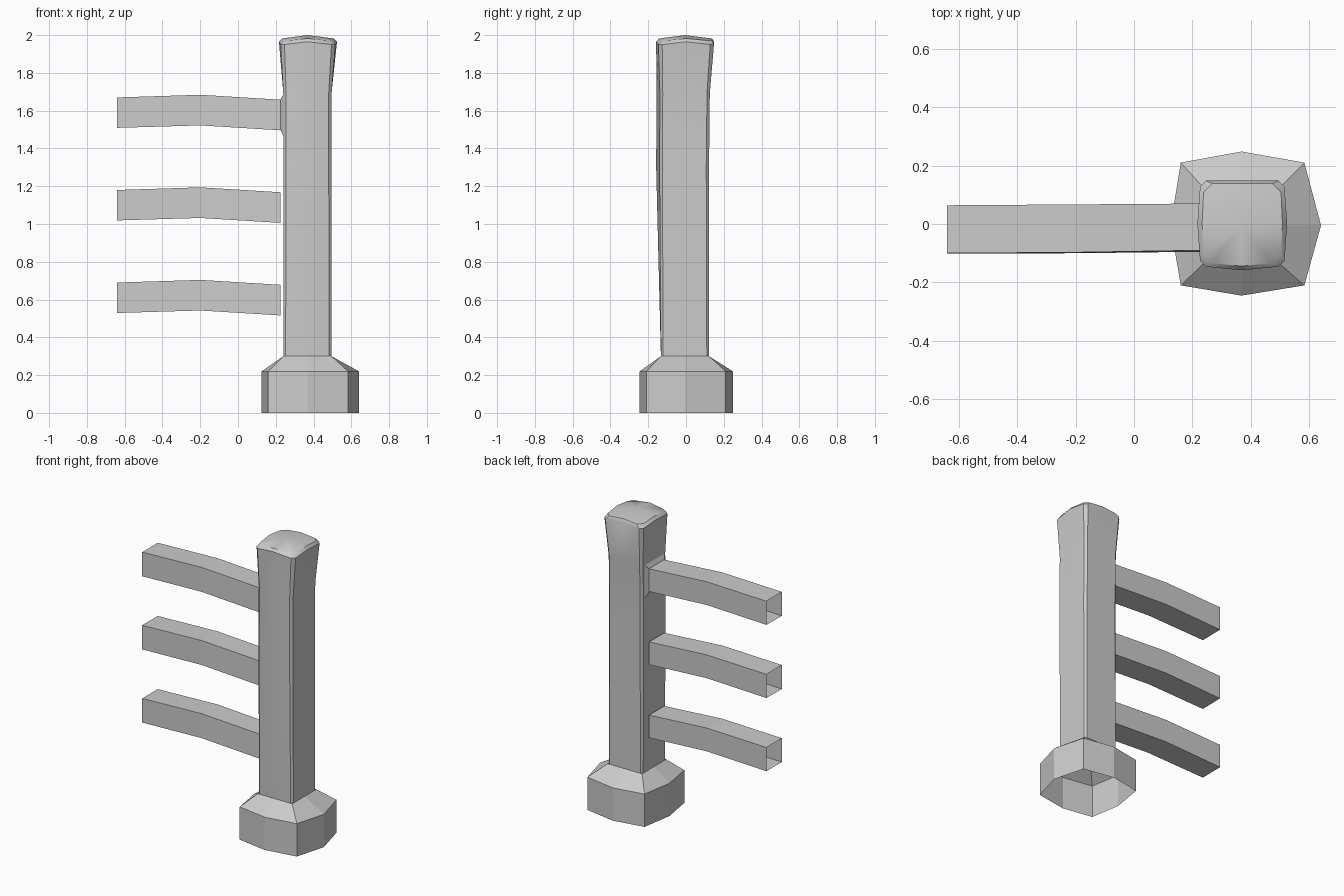
import bpy

if "Cube" in bpy.data.objects:
    bpy.data.objects.remove(bpy.data.objects["Cube"])

CX, CY = 0.368, -0.005   # post axis


def make(name, rings, cap_point=None, smooth=False):
    """Skin a list of closed rings, optionally closing the last one to a point."""
    n = len(rings[0])
    verts = [p for r in rings for p in r]
    faces = []
    for k in range(len(rings) - 1):
        for i in range(n):
            j = (i + 1) % n
            faces.append((k * n + i, k * n + j, (k + 1) * n + j, (k + 1) * n + i))
    if cap_point:
        verts.append(cap_point)
        top = (len(rings) - 1) * n
        faces += [(top + i, top + (i + 1) % n, len(verts) - 1) for i in range(n)]
    me = bpy.data.meshes.new(name)
    me.from_pydata(verts, [], faces)
    ob = bpy.data.objects.new(name, me)
    bpy.context.collection.objects.link(ob)
    if smooth:
        bpy.ops.object.select_all(action='DESELECT')
        ob.select_set(True)
        bpy.context.view_layer.objects.active = ob
        bpy.ops.object.shade_smooth_by_angle(angle=0.6)
    return ob


def post_ring(x0, x1, y0, y1, z, c=0.025, bow=0.0, front=0.0, dz=0.0):
    """Chamfered square with bowed side middles; dz lifts the middles."""
    mx, my, zm = CX, (y0 + y1) / 2, z + dz
    return [(x0 + c, y0, z), (mx, y0 - front, zm), (x1 - c, y0, z),
            (x1, y0 + c, z), (x1 + bow, my, zm), (x1, y1 - c, z),
            (x1 - c, y1, z), (mx, y1, zm), (x0 + c, y1, z),
            (x0, y1 - c, z), (x0 - bow, my, zm), (x0, y0 + c, z)]


# Post: straight shaft, flared head, shallow domed top
make("post", [
    post_ring(0.24, 0.495, -0.133, 0.122, 0.30, 0.012),
    post_ring(0.24, 0.495, -0.140, 0.122, 1.30, 0.015, 0.0, 0.018),
    post_ring(0.24, 0.495, -0.138, 0.126, 1.69, 0.015, 0.0, 0.018),
    post_ring(0.226, 0.515, -0.146, 0.148, 1.95, 0.02, 0.009, 0.012, 0.015),
    post_ring(0.238, 0.503, -0.134, 0.138, 1.972, 0.03, 0.005, 0.01, 0.01),
], (CX, CY, 2.0), smooth=True)


# Footing: open-bottomed eight-sided block with sloping shoulder
outline = [(0.16, -0.21), (0.368, -0.245), (0.583, -0.21), (0.64, -0.005),
           (0.583, 0.21), (0.368, 0.248), (0.16, 0.21), (0.125, -0.005)]
inner = [(0.24, -0.133), (0.368, -0.133), (0.495, -0.133), (0.495, -0.005),
         (0.495, 0.122), (0.368, 0.122), (0.24, 0.122), (0.24, -0.005)]
make("footing", [[(x, y, 0) for x, y in outline],
                 [(x, y, 0.22) for x, y in outline],
                 [(x, y, 0.30) for x, y in inner]])


def rail_ring(x, y0, y1, z0, z1, twist):
    return [(x, y0 - twist, z0 - twist), (x, y1, z0 + twist),
            (x, y1, z1), (x, y0, z1)]


# Rails: three open square tubes, slightly bent in the middle
for i, name in enumerate(("lower_rail", "middle_rail", "upper_rail")):
    z = i * 0.49
    make(name, [rail_ring(-0.64, -0.10, 0.064, z + 0.53, z + 0.69, 0.001),
                rail_ring(-0.20, -0.097, 0.067, z + 0.545, z + 0.704, 0.003),
                rail_ring(0.225, -0.09, 0.07, z + 0.521, z + 0.678, 0.005)])

# Small raised pad where the upper rail meets the post
pad = [[(0.242, y, z) for y, z in ((-0.12, 1.46), (0.10, 1.46), (0.10, 1.69), (-0.12, 1.69))],
       [(0.225, y, z) for y, z in ((-0.095, 1.50), (0.07, 1.50), (0.07, 1.66), (-0.095, 1.66))]]
make("rail_pad", pad, (0.225, -0.01, 1.58))
